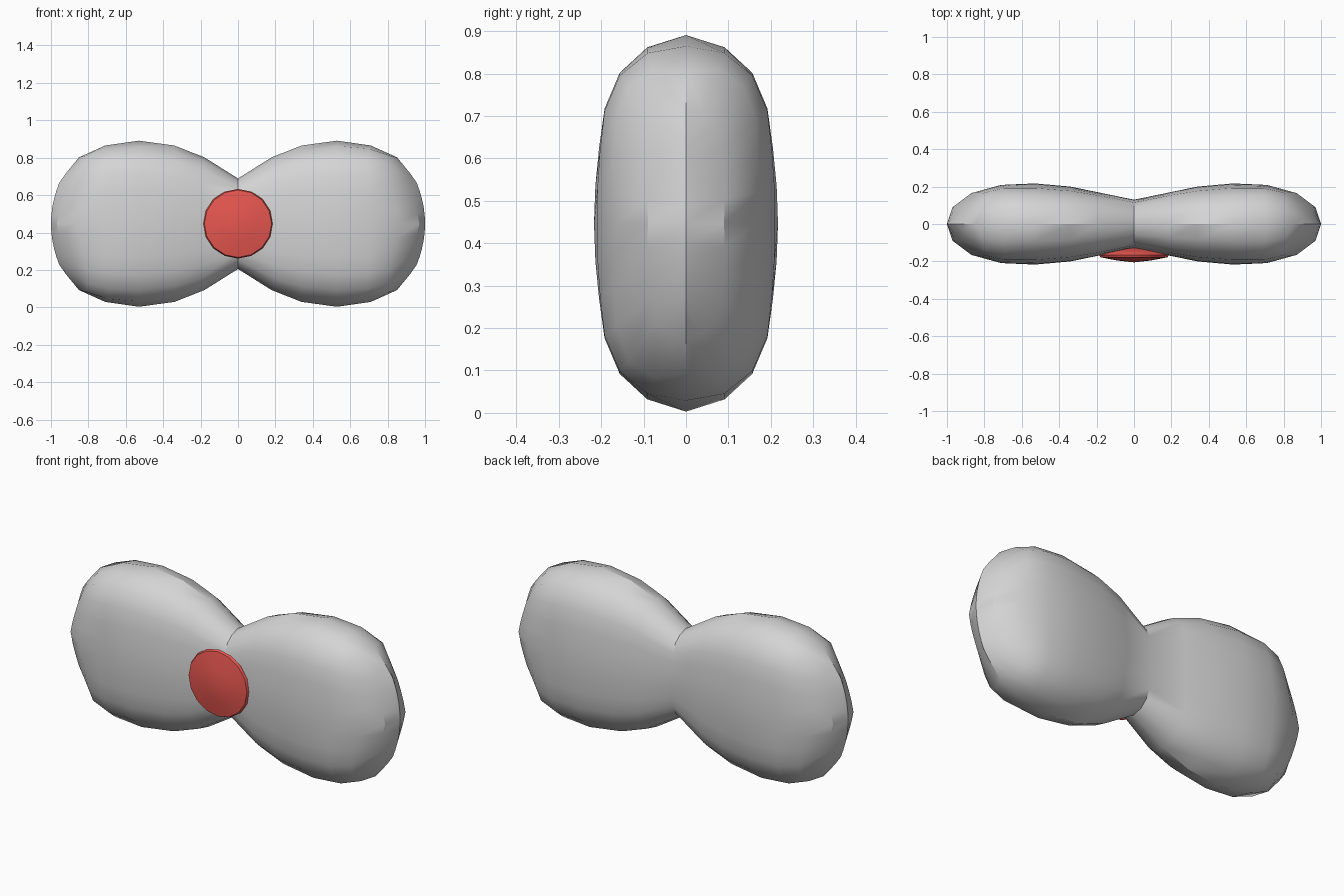
import bpy, bmesh, math
from mathutils import Vector

if "Cube" in bpy.data.objects:
    bpy.data.objects.remove(bpy.data.objects["Cube"], do_unlink=True)

MID_Z = 0.447


def material(name, rgb):
    mat = bpy.data.materials.new(name)
    mat.use_nodes = True
    mat.diffuse_color = (*rgb, 1)
    bsdf = next(n for n in mat.node_tree.nodes if n.type == "BSDF_PRINCIPLED")
    bsdf.inputs["Base Color"].default_value = (*rgb, 1)
    return mat


def loft(name, rings, mat, angle):
    """Skin a list of equally long point rings, welding collapsed points."""
    bm = bmesh.new()
    loops = [[bm.verts.new(p) for p in ring] for ring in rings]
    for a, b in zip(loops, loops[1:]):
        for i in range(len(a)):
            j = (i + 1) % len(a)
            bm.faces.new((a[i], a[j], b[j], b[i]))
    bmesh.ops.remove_doubles(bm, verts=bm.verts, dist=0.0005)
    bmesh.ops.recalc_face_normals(bm, faces=bm.faces)
    mesh = bpy.data.meshes.new(name)
    bm.to_mesh(mesh)
    bm.free()
    mesh.materials.append(mat)
    obj = bpy.data.objects.new(name, mesh)
    bpy.context.collection.objects.link(obj)
    bpy.ops.object.select_all(action="DESELECT")
    obj.select_set(True)
    bpy.context.view_layer.objects.active = obj
    bpy.ops.object.shade_smooth_by_angle(angle=math.radians(angle))
    return obj


# Rounded cross-section: one quarter, reflected to a closed loop
quarter = [(0, 1), (.42, .935), (.72, .80), (.885, .61), (.945, .4), (.985, .2), (1, 0)]
half = quarter + [(y, -z) for y, z in quarter[-2::-1]]
section = half + [(-y, z) for y, z in half[-2:0:-1]]


def lobe_ring(side, x, half_y, half_z, corner_pull, end_curve):
    ring = []
    for y, z in section:
        diagonal = abs(y * z)
        swell = 1 + 2.4 * abs(corner_pull) * diagonal
        px = x - corner_pull * diagonal - end_curve * z * z
        ring.append(Vector((side * px, y * half_y * swell, MID_Z + z * half_z * swell)))
    return ring


# Bow: pinched waist, full lobe, softly capped end (x, half y, half z, pull, curve)
stations = [
    (0, .13, .242, 0, 0),
    (.18, .167, .355, -.03, 0),
    (.34, .20, .418, 0, 0),
    (.53, .217, .444, 0, 0),
    (.71, .209, .418, .03, 0),
    (.87, .165, .355, .1, .02),
    (.97, .09, .27, .05, .05),
    (1, 0, .22, 0, .045),
]
rings = [lobe_ring(-1, *s) for s in reversed(stations)]
rings += [lobe_ring(1, *s) for s in stations[1:]]
loft("bow", rings, material("light grey", (.66, .66, .66)), 30)

# Button: shallow lens turned around the y axis
SIDES = 16
profile = [(0, -.115), (.1, -.135), (.175, -.155), (.186, -.165),
           (.18, -.178), (.09, -.195), (0, -.205)]
turns = [2 * math.pi * i / SIDES for i in range(SIDES)]
discs = [[Vector((r * math.sin(t), y, MID_Z + r * math.cos(t))) for t in turns]
         for r, y in profile]
loft("center_button", discs, material("red", (.85, .10, .085)), 30)
